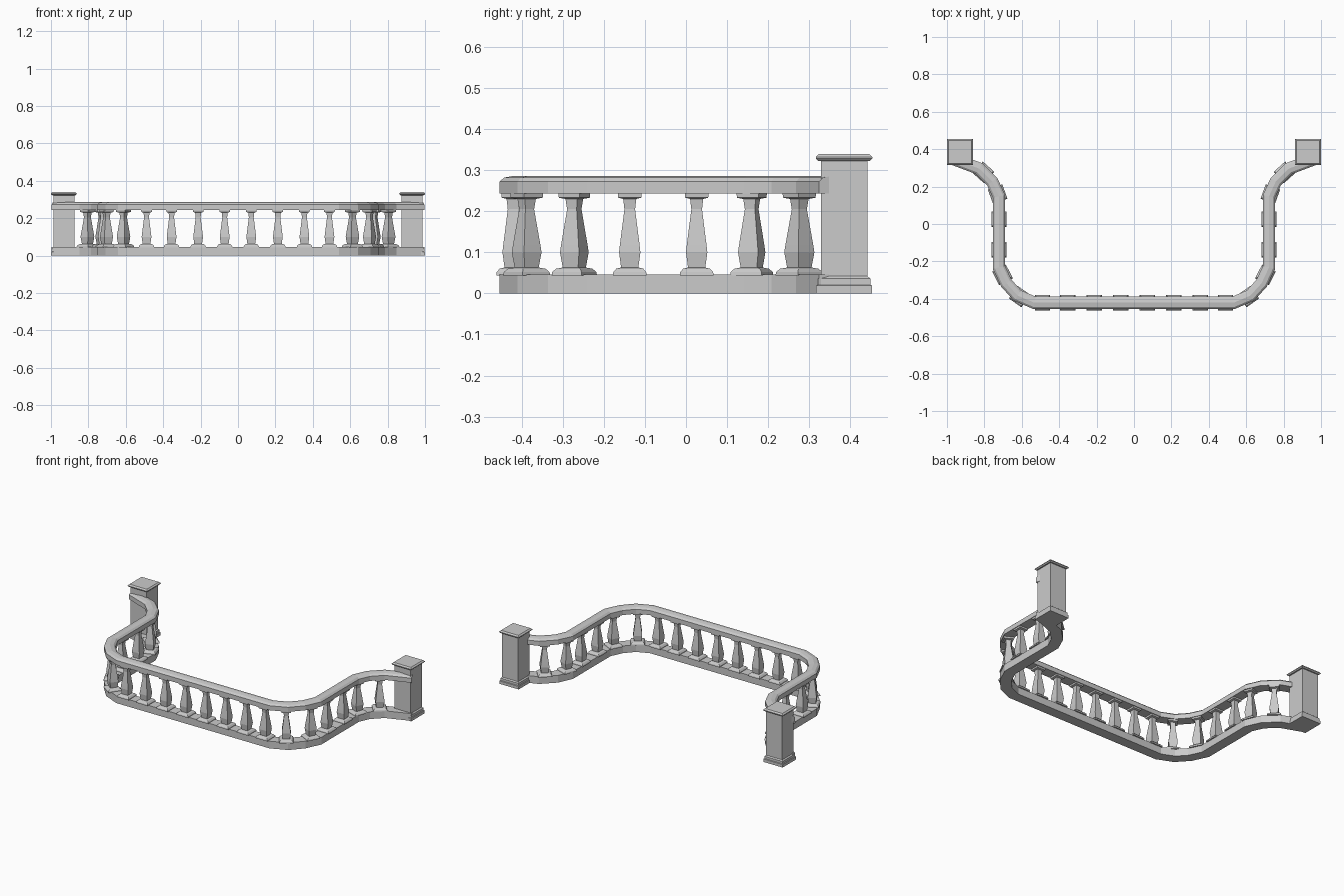
import bpy, bmesh, math
from mathutils import Vector, Matrix

if "Cube" in bpy.data.objects:
    bpy.data.objects.remove(bpy.data.objects["Cube"])

def finish(bm, name):
    bmesh.ops.recalc_face_normals(bm, faces=bm.faces)
    me = bpy.data.meshes.new(name)
    bm.to_mesh(me)
    bm.free()
    ob = bpy.data.objects.new(name, me)
    bpy.context.collection.objects.link(ob)
    return ob

def sweep(name, path, section):
    """Sweep a closed (offset, z) section along a flat path with mitred corners."""
    bm = bmesh.new()
    rings = []
    for i, p in enumerate(path):
        a = (p - path[i - 1]).normalized() if i else None
        b = (path[i + 1] - p).normalized() if i < len(path) - 1 else None
        a, b = a or b, b or a
        t = (a + b).normalized()
        n = Vector((-t.y, t.x)) / t.dot(a)
        rings.append([bm.verts.new((p.x + n.x * o, p.y + n.y * o, z)) for o, z in section])
    k = len(section)
    for r, s in zip(rings, rings[1:]):
        for j in range(k):
            bm.faces.new((r[j], r[(j + 1) % k], s[(j + 1) % k], s[j]))
    bm.faces.new(rings[0])
    bm.faces.new(rings[-1])
    return finish(bm, name)

def square_turned(name, profile, x, y, angle=0):
    """Stack square rings given as (half width, z)."""
    bm = bmesh.new()
    rings = [[bm.verts.new((sx * h, sy * h, z))
              for sx, sy in ((-1, -1), (1, -1), (1, 1), (-1, 1))] for h, z in profile]
    for r, s in zip(rings, rings[1:]):
        for j in range(4):
            bm.faces.new((r[j], r[(j + 1) % 4], s[(j + 1) % 4], s[j]))
    bm.faces.new(rings[0])
    bm.faces.new(rings[-1])
    bm.transform(Matrix.Translation((x, y, 0)) @ Matrix.Rotation(angle, 4, 'Z'))
    return finish(bm, name)

# plan of the balustrade, right half then mirrored
half = [(0.533, -0.421), (0.622, -0.383), (0.682, -0.317), (0.722, -0.232),
        (0.722, 0.148), (0.758, 0.227), (0.828, 0.296), (0.985, 0.355)]
path = [Vector((-x, y)) for x, y in reversed(half)] + [Vector(p) for p in half]

# bottom kerb and handrail
sweep("base_rail", path, [(-0.033, 0), (0.033, 0), (0.033, 0.046), (-0.033, 0.046)])
sweep("hand_rail", path, [(-0.033, 0.243), (0.033, 0.243), (0.033, 0.272),
                          (0.022, 0.282), (0, 0.286), (-0.022, 0.282), (-0.033, 0.272)])

# square balusters
baluster = [(0.041, 0.044), (0.040, 0.052), (0.033, 0.060), (0.021, 0.063),
            (0.026, 0.100), (0.024, 0.118), (0.013, 0.205), (0.016, 0.230),
            (0.028, 0.233), (0.029, 0.245)]
spots = [(0.071, -0.421, 0), (0.213, -0.421, 0), (0.355, -0.421, 0), (0.489, -0.421, 0),
         (0.612, -0.388, 35), (0.703, -0.272, 63), (0.722, -0.137, 90),
         (0.722, 0.026, 90), (0.729, 0.160, 70), (0.805, 0.276, 42)]
for x, y, a in spots:
    for s in (-1, 1):
        square_turned("baluster", baluster, s * x, y, s * math.radians(a))

# end posts with plinth and cap
post = [(0.068, 0), (0.068, 0.019), (0.064, 0.021), (0.064, 0.036), (0.0565, 0.042),
        (0.0565, 0.322), (0.063, 0.323), (0.069, 0.329), (0.069, 0.332), (0.061, 0.340)]
for s in (-1, 1):
    square_turned("post", post, s * 0.931, 0.385)
